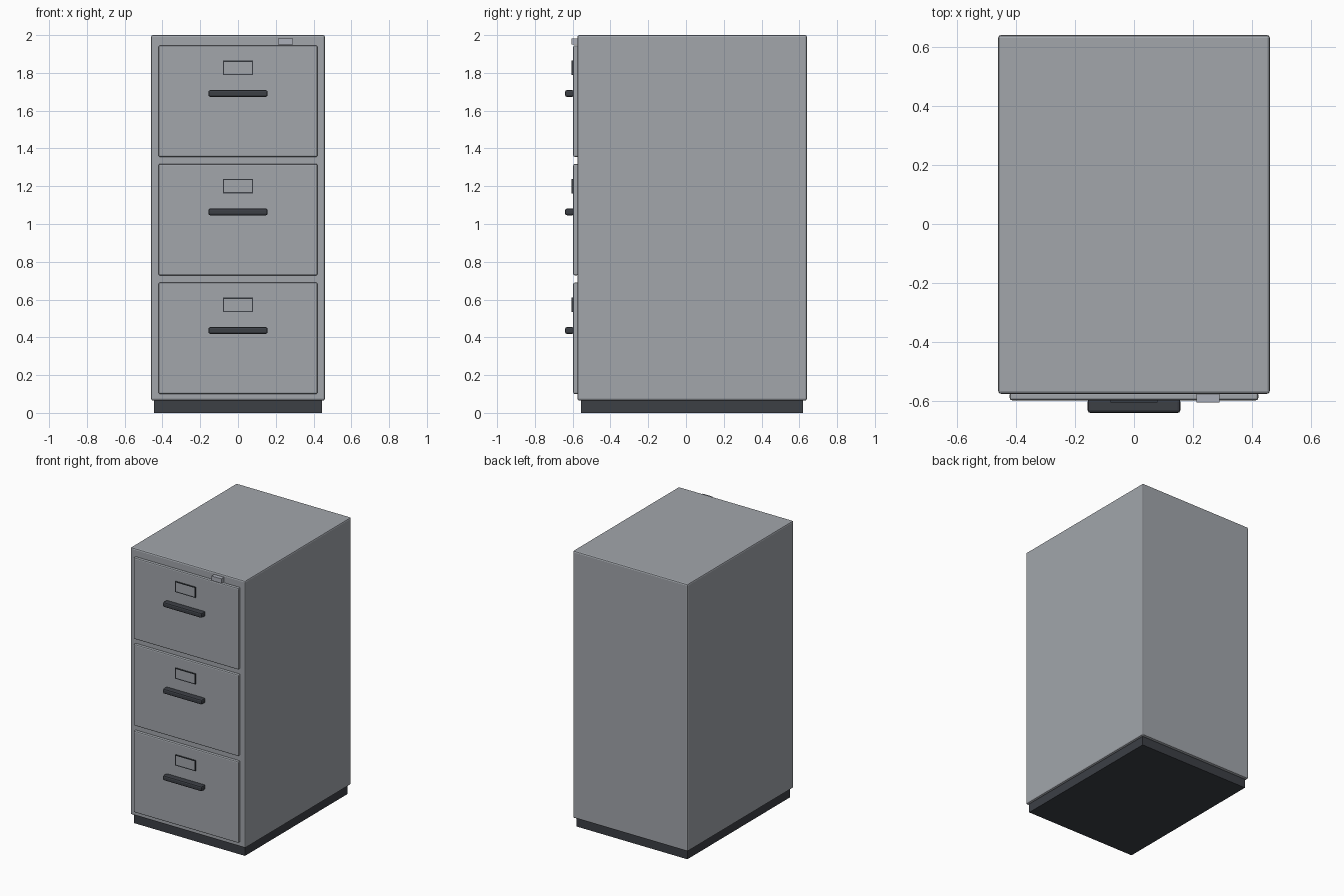
import bpy
import bmesh
from mathutils import Vector

cube = bpy.data.objects.get("Cube")
if cube:
    bpy.data.objects.remove(cube, do_unlink=True)


def material(name, rgb):
    m = bpy.data.materials.new(name)
    m.use_nodes = True
    m.diffuse_color = (*rgb, 1)
    m.node_tree.nodes["Principled BSDF"].inputs["Base Color"].default_value = (*rgb, 1)
    return m


GREY = material("cabinet grey", (0.36, 0.38, 0.41))
DARK = material("dark charcoal", (0.045, 0.05, 0.06))
STEEL = material("lock steel", (0.41, 0.43, 0.48))


def box(name, lo, hi, mat, bevel=0.0, segments=1):
    """Box between two corners, with optional bevelled edges."""
    lo, hi = Vector(lo), Vector(hi)
    bm = bmesh.new()
    bmesh.ops.create_cube(bm, size=1)
    bmesh.ops.scale(bm, vec=hi - lo, verts=bm.verts)
    bmesh.ops.translate(bm, vec=(lo + hi) / 2, verts=bm.verts)
    if bevel:
        bmesh.ops.bevel(bm, geom=bm.edges[:], offset=bevel, segments=segments,
                        profile=0.5, affect='EDGES')
    mesh = bpy.data.meshes.new(name)
    bm.to_mesh(mesh)
    bm.free()
    mesh.materials.append(mat)
    ob = bpy.data.objects.new(name, mesh)
    bpy.context.collection.objects.link(ob)
    return ob


def label_holder(name, z):
    """Dark raised frame with a grey card set into its front face."""
    ob = box(name, (-0.08, -0.605, z - 0.038), (0.08, -0.59, z + 0.038), DARK)
    ob.data.materials.append(GREY)
    bm = bmesh.new()
    bm.from_mesh(ob.data)
    bm.normal_update()
    front = min(bm.faces, key=lambda f: f.calc_center_median().y)
    bmesh.ops.inset_region(bm, faces=[front], thickness=0.009, depth=-0.002)
    front.material_index = 1
    bm.to_mesh(ob.data)
    bm.free()


# Carcass and recessed plinth
box("cabinet_body", (-0.46, -0.575, 0.065), (0.46, 0.64, 2), GREY, 0.01, 2)
box("plinth", (-0.445, -0.556, 0), (0.445, 0.62, 0.08), DARK)

# Three identical drawers
for label, bottom in (("lower", 0.10), ("middle", 0.728), ("upper", 1.355)):
    box(label + "_drawer_front", (-0.421, -0.597, bottom),
        (0.421, -0.57, bottom + 0.59), GREY, 0.008, 2)
    box(label + "_handle", (-0.157, -0.64, bottom + 0.318),
        (0.157, -0.592, bottom + 0.354), DARK, 0.01, 2)
    label_holder(label + "_label_holder", bottom + 0.472)

# Lock on the top rail
box("lock", (0.212, -0.605, 1.95), (0.29, -0.57, 1.983), STEEL)
